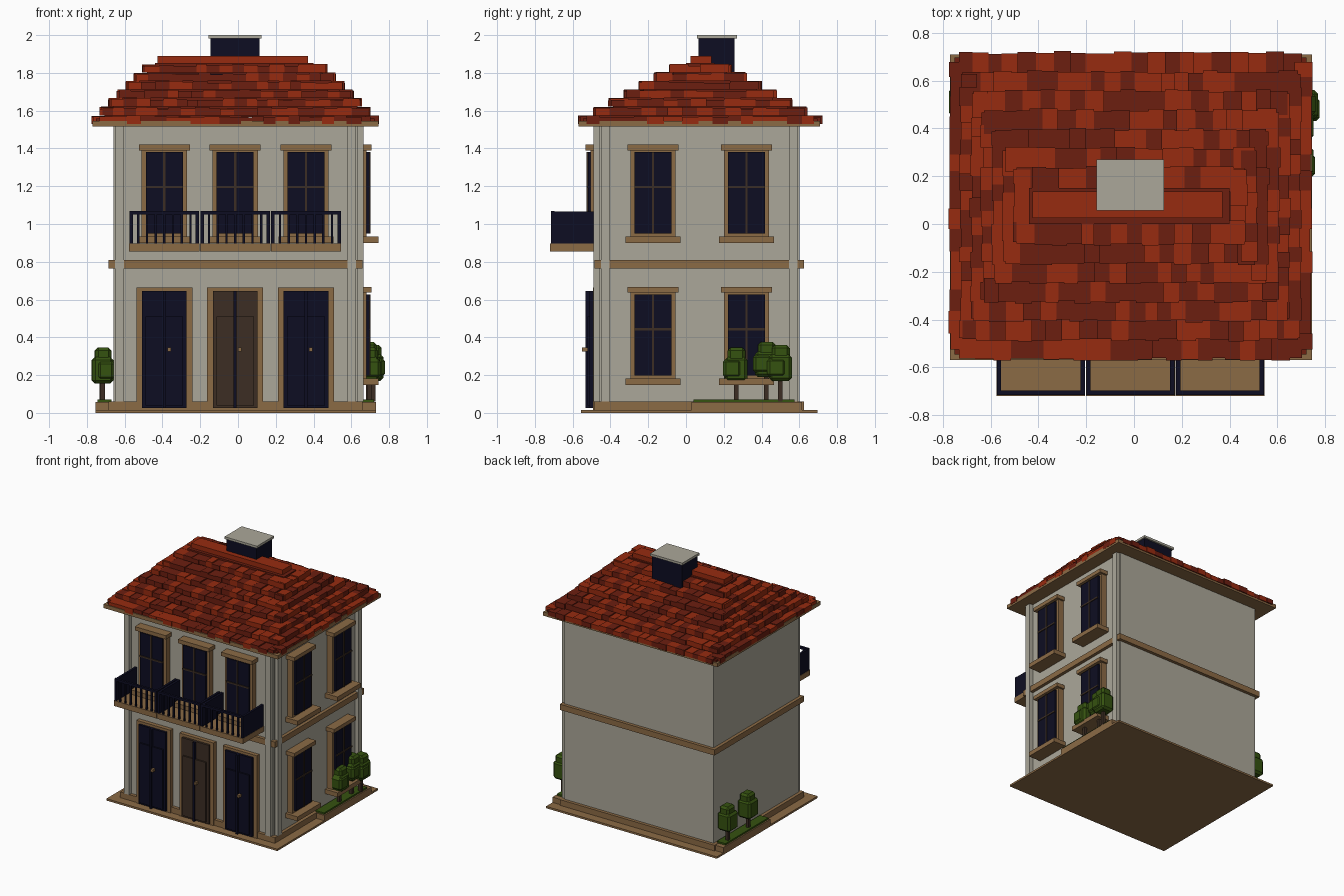
import bpy
import bmesh
import random
from mathutils import Matrix, Vector

random.seed(7)
default_cube = bpy.data.objects.get("Cube")
if default_cube:
    bpy.data.objects.remove(default_cube, do_unlink=True)


def material(name, red, green, blue):
    mat = bpy.data.materials.new(name)
    mat.use_nodes = True
    colour = (red, green, blue, 1)
    mat.diffuse_color = colour
    mat.node_tree.nodes["Principled BSDF"].inputs["Base Color"].default_value = colour
    return mat


plaster = material("plaster", 0.41, 0.39, 0.32)
stone = material("tan_stone", 0.26, 0.145, 0.06)
navy = material("dark_navy", 0.004, 0.004, 0.016)
wood = material("dark_wood", 0.045, 0.027, 0.017)
bright_tile = material("bright_roof_tile", 0.31, 0.024, 0.005)
dark_tile = material("dark_roof_tile", 0.15, 0.013, 0.005)
leaf = material("leaf_green", 0.036, 0.085, 0.005)


def boxes(name, extents, *mats, bevel=0):
    """One object from boxes given as (x0, x1, y0, y1, z0, z1); random material per box."""
    bm = bmesh.new()
    for x0, x1, y0, y1, z0, z1 in extents:
        low, high = Vector((x0, y0, z0)), Vector((x1, y1, z1))
        place = Matrix.Translation((low + high) / 2) @ Matrix.Diagonal((*(high - low), 1))
        made = bmesh.ops.create_cube(bm, size=1, matrix=place)
        index = random.randrange(len(mats))
        for face in {f for v in made["verts"] for f in v.link_faces}:
            face.material_index = index
    mesh = bpy.data.meshes.new(name)
    bm.to_mesh(mesh)
    bm.free()
    for mat in mats:
        mesh.materials.append(mat)
    obj = bpy.data.objects.new(name, mesh)
    bpy.context.collection.objects.link(obj)
    if bevel:
        mod = obj.modifiers.new("chamfer", "BEVEL")
        mod.width = bevel
        mod.segments = 1
    return obj


# Wall extents and helpers that work relative to them
LEFT, RIGHT, FRONT, BACK = -0.66, 0.635, -0.46, 0.60


def around(grow, z0, z1):
    return (LEFT - grow, RIGHT + grow, FRONT - grow, BACK + grow, z0, z1)


def on_wall(side, centre, half, depth, z0, z1):
    """Box standing out from the front wall or the side wall."""
    u0, u1 = centre - half, centre + half
    if side == "front":
        return (u0, u1, FRONT - depth, FRONT + 0.01, z0, z1)
    return (RIGHT - 0.01, RIGHT + depth, u0, u1, z0, z1)


# Body, bands and ground
boxes("walls", [around(0, 0.01, 1.53)], plaster)
boxes("ground_slab", [around(0.095, 0, 0.015)], stone)
boxes("plinth", [around(0.025, 0.01, 0.06)], stone)
boxes("floor_band", [around(0.025, 0.765, 0.81)], stone)
boxes("eaves_board", [around(0.11, 1.515, 1.545)], stone)

# Corner pilasters on the two decorated walls
pilasters = [("front", LEFT + 0.033), ("front", RIGHT - 0.033),
             ("side", FRONT + 0.033), ("side", BACK - 0.033)]
boxes("corner_pilasters", [on_wall(s, c, 0.023, 0.03, 0.06, 1.52) for s, c in pilasters], plaster)


def window(side, centre, base, name):
    def part(*args):
        return on_wall(side, centre, *args)
    top = base + 0.52
    boxes(name + "_frame", [
        part(0.12, 0.045, base + 0.02, top - 0.02),
        part(0.135, 0.072, top - 0.03, top),
        part(0.145, 0.108, base, base + 0.035)], stone)
    boxes(name + "_glass", [part(0.098, 0.06, base + 0.05, top - 0.04)], navy)
    boxes(name + "_bars", [
        part(0.006, 0.066, base + 0.05, top - 0.04),
        part(0.098, 0.066, base + 0.29, base + 0.302)], wood)


BAYS = (-0.39, -0.015, 0.36)
for number, x in enumerate(BAYS):
    window("front", x, 0.90, f"front_window_{number}")
for number, y in enumerate((-0.175, 0.32)):
    window("side", y, 0.90, f"upper_side_window_{number}")
    window("side", y, 0.147, f"lower_side_window_{number}")


# Double doors with a raised lower panel, a centre strip and a knob
def door(centre, mat, name):
    def part(*args):
        return on_wall("front", centre, *args)
    boxes(name + "_frame", [part(0.148, 0.032, 0.01, 0.665)], stone)
    boxes(name + "_leaf", [
        part(0.118, 0.05, 0.025, 0.645),
        part(0.1, 0.062, 0.04, 0.51)], mat)
    boxes(name + "_centre_strip", [part(0.008, 0.072, 0.025, 0.645)], navy)
    knob = centre + 0.025
    boxes(name + "_knob", [on_wall("front", knob, 0.009, 0.09, 0.325, 0.345)], stone)


for x, mat, name in zip(BAYS, (navy, wood, navy), ("left_door", "middle_door", "right_door")):
    door(x, mat, name)


# Three balconies
for number, x in enumerate(BAYS):
    x0, x1, edge = x - 0.184, x + 0.184, -0.715
    thick = 0.018
    boxes(f"balcony_floor_{number}", [(x0 - 0.002, x1 + 0.002, edge - 0.005, FRONT, 0.855, 0.897)], stone)
    railing = [
        (x0, x1, edge, edge + thick, 1.05, 1.068),
        (x0, x0 + thick, edge, FRONT, 0.89, 1.065),
        (x1 - thick, x1, edge, FRONT, 0.89, 1.065)]
    for step in range(1, 8):
        bar = x0 + step * (x1 - x0) / 8
        railing.append((bar - 0.006, bar + 0.006, edge, edge + 0.012, 0.89, 1.06))
    boxes(f"balcony_railing_{number}", railing, navy)


# Hipped roof: stepped courses of loose tiles over a solid core
def course(start, end, width):
    """Random tile edges that fill a line from start to end."""
    spots = [start]
    while end - spots[-1] > width * 1.5:
        spots.append(spots[-1] + width * random.uniform(0.8, 1.2))
    spots.append(end)
    return list(zip(spots, spots[1:]))


def jitter():
    return random.uniform(-0.006, 0.006)


tiles, core = [], []
for row in range(7):
    x0, x1 = -0.772 + 0.045 * row, 0.742 - 0.045 * row
    y0, y1 = -0.566 + 0.08 * row, 0.717 - 0.08 * row
    z0 = 1.53 + 0.0455 * row
    z1 = z0 + 0.04
    core.append((x0 + 0.02, x1 - 0.02, y0 + 0.02, y1 - 0.02, z0 - 0.01, z1 - 0.012))
    inset = 0.04 if row == 0 else 0.01
    for a, b in course(x0 + inset, x1 - inset, 0.066):
        tiles.append((a, b, y0 + jitter(), y0 + 0.1, z0, z1 + jitter()))
    for a, b in course(x0 + inset, x1 - inset, 0.066):
        tiles.append((a, b, y1 - 0.1, y1 + jitter(), z0, z1 + jitter()))
    for a, b in course(y0 + inset, y1 - inset, 0.08):
        tiles.append((x0 + jitter(), x0 + 0.07, a, b, z0, z1 + jitter()))
        tiles.append((x1 - 0.07, x1 + jitter(), a, b, z0, z1 + jitter()))
boxes("roof_core", core, dark_tile)
boxes("roof_tiles", tiles, bright_tile, dark_tile)
boxes("ridge_base", [(-0.44, 0.4, 0.0, 0.15, 1.8, 1.853)], dark_tile)
boxes("ridge_cap", [(-0.425, 0.37, 0.025, 0.135, 1.82, 1.89)], bright_tile)

# Chimney
boxes("chimney", [(-0.145, 0.115, 0.065, 0.257, 1.7, 1.985)], navy)
boxes("chimney_cap", [(-0.157, 0.125, 0.057, 0.27, 1.982, 2.0)], plaster)


# Planting beds and clipped trees along both sides
def tree(x, y, base, height, name):
    boxes(name + "_trunk", [(x - 0.012, x + 0.012, y - 0.012, y + 0.012, 0.06, base + 0.03)], wood)
    top = base + height
    clumps = [
        (x - 0.055, x + 0.055, y - 0.06, y + 0.06, base, top - 0.05),
        (x - 0.04, x + 0.045, y - 0.045, y + 0.05, base + 0.07, top),
        (x - 0.03, x + 0.062, y - 0.07, y + 0.03, base + 0.02, base + 0.12)]
    boxes(name + "_leaves", clumps, leaf, bevel=0.016)


for name, inner, outer in (("left", RIGHT, 0.73), ("right", -0.755, LEFT)):
    boxes(name + "_planter", [(inner, outer, 0.03, 0.615, 0.01, 0.057)], stone)
    boxes(name + "_grass", [(inner + 0.01, outer - 0.01, 0.04, 0.575, 0.05, 0.07)], leaf)
for number, (x, y, base, height) in enumerate((
        (0.695, 0.265, 0.165, 0.18), (0.69, 0.425, 0.19, 0.185), (0.715, 0.5, 0.17, 0.19),
        (-0.72, 0.51, 0.155, 0.19), (-0.715, 0.25, 0.155, 0.19))):
    tree(x, y, base, height, f"tree_{number}")
